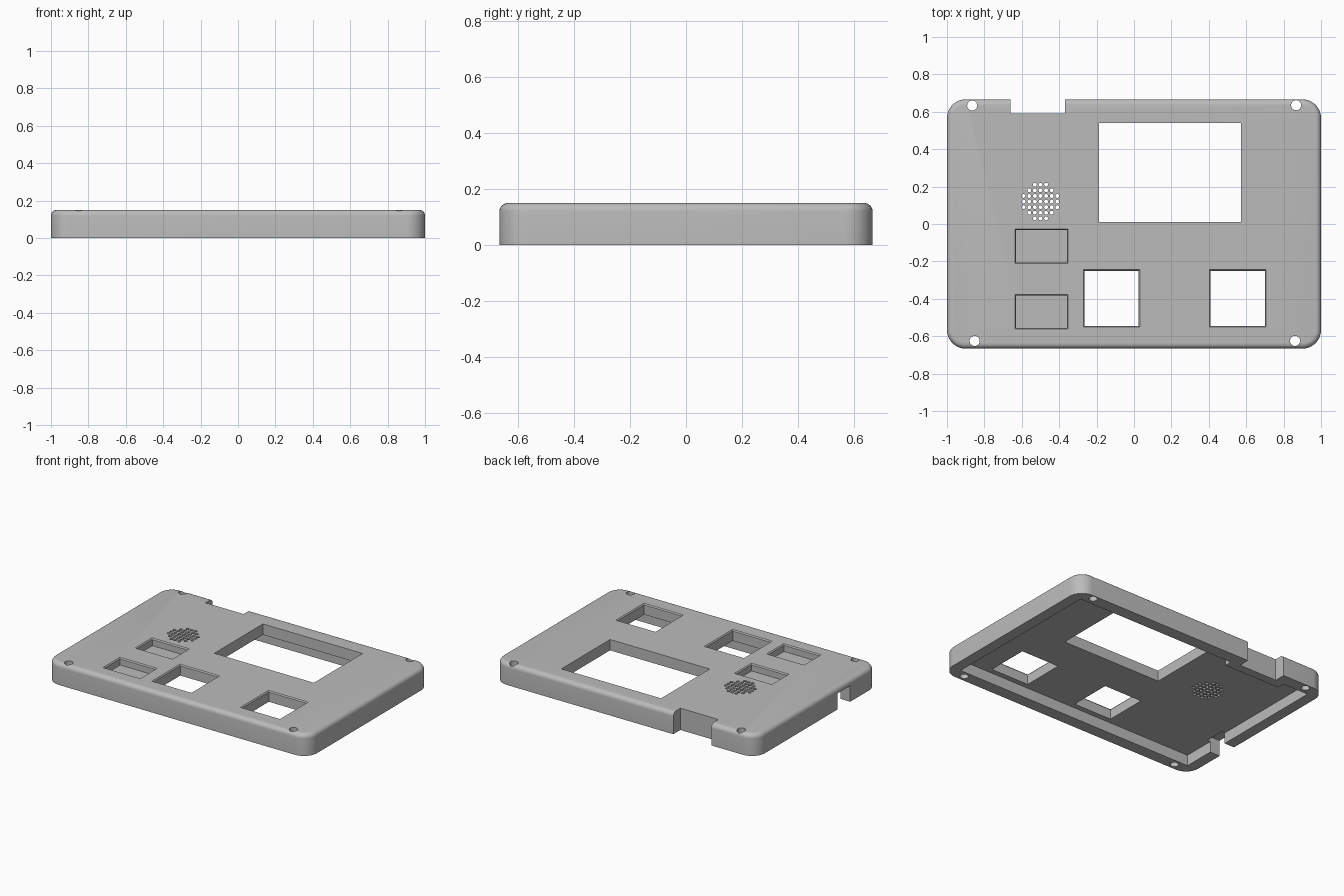
import bpy, bmesh
from math import radians, cos, sin, pi

cube = bpy.data.objects.get("Cube")
if cube:
    bpy.data.objects.remove(cube, do_unlink=True)

LENGTH, WIDTH, HEIGHT = 2.0, 1.333, 0.15
CEILING = 0.075      # underside of the face plate
BELOW, ABOVE = -0.05, 0.2

grey = bpy.data.materials.new("plastic_grey")
grey.use_nodes = True
grey.diffuse_color = (0.5, 0.5, 0.5, 1)
grey.node_tree.nodes["Principled BSDF"].inputs["Base Color"].default_value = (0.5, 0.5, 0.5, 1)


def add_prism(bm, bottom, z0, z1, top=None):
    """Closed solid between two outlines of equal point count."""
    top = top or bottom
    low = [bm.verts.new((x, y, z0)) for x, y in bottom]
    high = [bm.verts.new((x, y, z1)) for x, y in top]
    bm.faces.new(low[::-1])
    bm.faces.new(high)
    n = len(low)
    for i in range(n):
        j = (i + 1) % n
        bm.faces.new((low[i], low[j], high[j], high[i]))


def make_object(name, bm):
    bmesh.ops.recalc_face_normals(bm, faces=bm.faces)
    mesh = bpy.data.meshes.new(name)
    bm.to_mesh(mesh)
    bm.free()
    mesh.materials.append(grey)
    obj = bpy.data.objects.new(name, mesh)
    bpy.context.collection.objects.link(obj)
    return obj


def rect(x0, x1, y0, y1, grow=0.0):
    return [(x0 - grow, y0 - grow), (x1 + grow, y0 - grow),
            (x1 + grow, y1 + grow), (x0 - grow, y1 + grow)]


def circle(x, y, r, n):
    return [(x + r * cos(2 * pi * i / n), y + r * sin(2 * pi * i / n)) for i in range(n)]


# Rounded outer shell
bm = bmesh.new()
add_prism(bm, rect(-LENGTH / 2, LENGTH / 2, -WIDTH / 2, WIDTH / 2), 0, HEIGHT)
upright = [e for e in bm.edges if abs(e.verts[0].co.z - e.verts[1].co.z) > 0.1]
bmesh.ops.bevel(bm, geom=upright, offset=0.1, segments=10, profile=0.5, affect='EDGES')
rim = [e for e in bm.edges if all(v.co.z > HEIGHT - 0.001 for v in e.verts)]
bmesh.ops.bevel(bm, geom=rim, offset=0.03, segments=6, profile=0.5, affect='EDGES')
body = make_object("case_cover", bm)
bpy.context.view_layer.objects.active = body
body.select_set(True)


def cut(prisms):
    """Subtract a group of separate prisms from the cover."""
    bm = bmesh.new()
    for prism in prisms:
        add_prism(bm, *prism)
    cutter = make_object("cutter", bm)
    cutter.hide_render = True
    mod = body.modifiers.new("cut", 'BOOLEAN')
    mod.operation, mod.solver, mod.object = 'DIFFERENCE', 'EXACT', cutter
    bpy.ops.object.modifier_apply(modifier=mod.name)
    bpy.data.objects.remove(cutter, do_unlink=True)


# Hollow underside, stepped around the connector recess
cx, cy = 0.924, 0.582
cavity = [(-cx, -cy), (cx, -cy), (cx, cy), (-0.30, cy), (-0.30, 0.53),
          (-0.73, 0.53), (-0.73, cy), (-cx, cy)]
cut([(cavity, BELOW, CEILING)])

# Connector recess in the back edge and cable slot in the right-hand wall
cut([(rect(-0.66, -0.37, 0.59, 0.8), BELOW, ABOVE)])
cut([(rect(-1.1, -0.9, -0.36, -0.22), BELOW, 0.11)])

# Display window, two square button windows, two shallow label pockets
buttons = [(-0.265, 0.025, -0.545, -0.25), (0.41, 0.70, -0.545, -0.25)]
pockets = [(-0.631, -0.358, -0.204, -0.032), (-0.631, -0.358, -0.556, -0.382)]
cut([(rect(-0.188, 0.572, 0.01, 0.54), BELOW, ABOVE)])
cut([(rect(*b), BELOW, ABOVE) for b in buttons])
cut([(rect(*p), 0.10, ABOVE) for p in pockets])

# Slight flare around the upper edge of the small openings
cut([(rect(*o), 0.142, 0.158, rect(*o, grow=0.012)) for o in buttons + pockets])

# Corner screw holes
screws = [(-0.865, 0.633), (0.867, 0.635), (-0.852, -0.625), (0.861, -0.625)]
cut([(circle(x, y, 0.027, 24), BELOW, ABOVE) for x, y in screws])

# Round speaker grille
cut([(circle(-0.50 + 0.03 * i, 0.12 + 0.03 * j, 0.0105, 12), BELOW, ABOVE)
     for i in range(-3, 4) for j in range(-3, 4) if i * i + j * j < 11])

bpy.ops.object.shade_smooth_by_angle(angle=radians(30))
